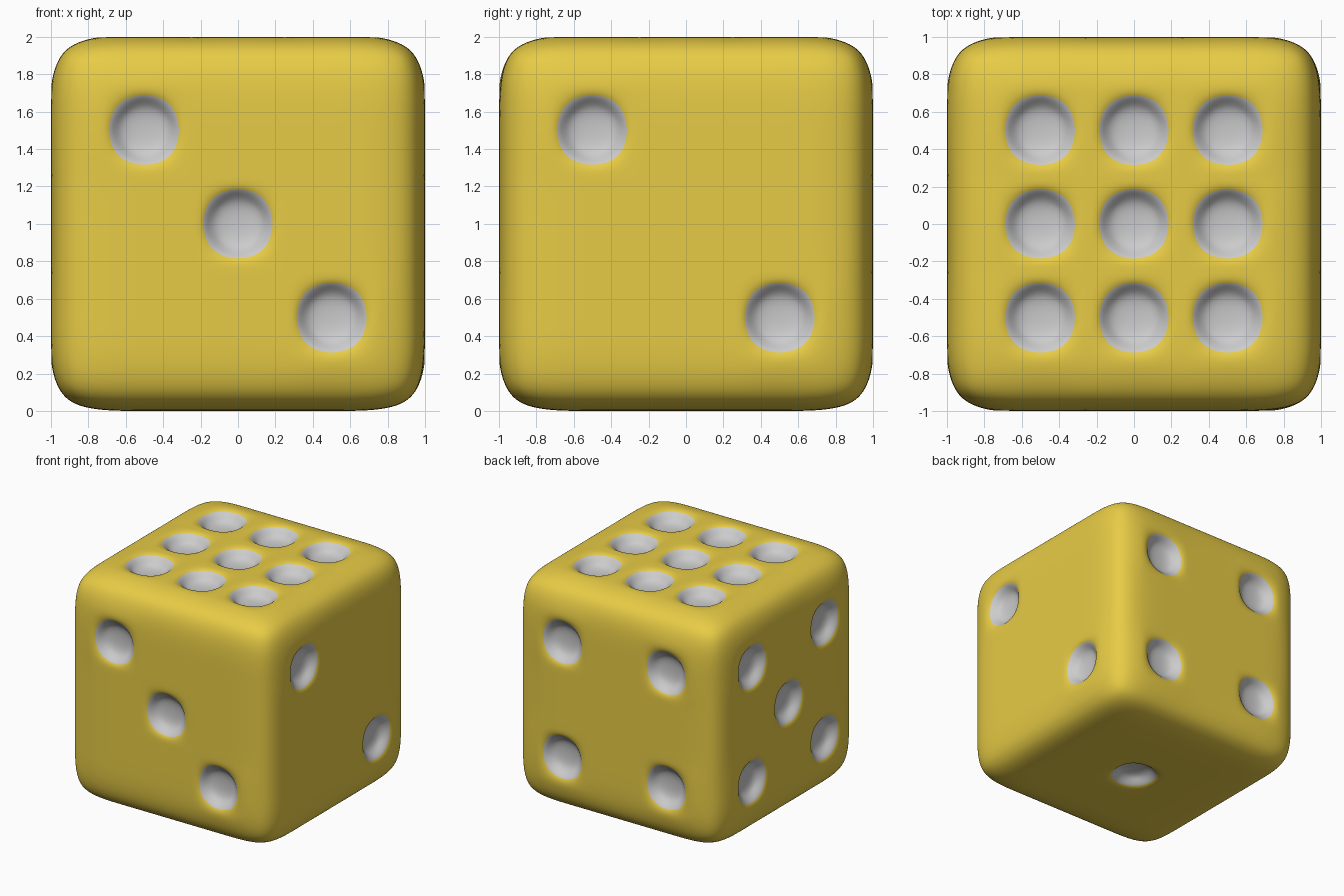
import bpy, bmesh
from math import cos, sin, pi
from mathutils import Vector

if "Cube" in bpy.data.objects:
    bpy.data.objects.remove(bpy.data.objects["Cube"])

# Control lines across one face; pips sit on line indices 2, 4 and 6
LINES = [-1, -0.77, -0.5, -0.25, 0, 0.25, 0.5, 0.77, 1]
RING = [(1, 0), (1, 1), (0, 1), (-1, 1), (-1, 0), (-1, -1), (0, -1), (1, -1)]
PIP_R, FLOOR_R, FLOOR_D, CENTRE_D = 0.2, 0.145, 0.085, 0.1

X, Y, Z = Vector((1, 0, 0)), Vector((0, 1, 0)), Vector((0, 0, 1))
corners = [(2, 2), (6, 2), (6, 6), (2, 6)]
# outward normal, face up direction, pip places
FACES = [
    (-Y, Z, [(2, 6), (4, 4), (6, 2)]),                      # front: three
    (X, Z, [(2, 6), (6, 2)]),                               # right: two
    (Y, Z, corners),                                        # back: four
    (-X, Z, corners + [(4, 4)]),                            # left: five
    (Z, Y, [(i, j) for i in (2, 4, 6) for j in (2, 4, 6)]), # top: nine
    (-Z, -Y, [(4, 4)]),                                     # bottom: one
]

bm = bmesh.new()


def build_face(n, v, pips):
    u = v.cross(n)

    def vert(a, b, depth=0.0):
        p = n * (1 - depth) + u * a + v * b
        # pull cube edges and corners in so they round off
        hits = sum(abs(abs(c) - 1) < 1e-6 for c in p)
        pull = {2: 0.944, 3: 0.9}.get(hits, 1)
        p = Vector([c * pull if abs(abs(c) - 1) < 1e-6 else c for c in p])
        return bm.verts.new(p + Z)

    def poly(verts, mat=0):
        f = bm.faces.new(verts)
        f.material_index = mat
        f.smooth = True

    # plain cells
    for i in range(8):
        for j in range(8):
            cell = [(i, j), (i + 1, j), (i + 1, j + 1), (i, j + 1)]
            if not any(c in pips for c in cell):
                poly([vert(LINES[a], LINES[b]) for a, b in cell])

    # pips: surround, sloping wall, dished floor
    for ci, cj in pips:
        x, y = LINES[ci], LINES[cj]

        def circle(r, d):
            return [vert(x + r * cos(k * pi / 4), y + r * sin(k * pi / 4), d)
                    for k in range(8)]

        outer = [vert(LINES[ci + a], LINES[cj + b]) for a, b in RING]
        rim, floor = circle(PIP_R, 0), circle(FLOOR_R, FLOOR_D)
        centre = vert(x, y, CENTRE_D)
        for k in range(8):
            m = (k + 1) % 8
            poly([rim[k], outer[k], outer[m], rim[m]])
            poly([floor[k], rim[k], rim[m], floor[m]], 1)
            if k % 2 == 0:
                poly([centre, floor[k], floor[m], floor[(k + 2) % 8]], 1)


for n, v, pips in FACES:
    build_face(n, v, pips)
bmesh.ops.remove_doubles(bm, verts=bm.verts, dist=1e-4)

mesh = bpy.data.meshes.new("die")
bm.to_mesh(mesh)
bm.free()
die = bpy.data.objects.new("die", mesh)
bpy.context.collection.objects.link(die)

for name, colour in (("yellow_body", (0.8, 0.6, 0.06, 1)),
                     ("grey_pip", (0.62, 0.62, 0.62, 1))):
    mat = bpy.data.materials.new(name)
    mat.diffuse_color = colour
    mat.use_nodes = True
    mat.node_tree.nodes["Principled BSDF"].inputs["Base Color"].default_value = mat.diffuse_color
    mesh.materials.append(mat)

sub = die.modifiers.new("smooth", 'SUBSURF')
sub.levels = sub.render_levels = 3
